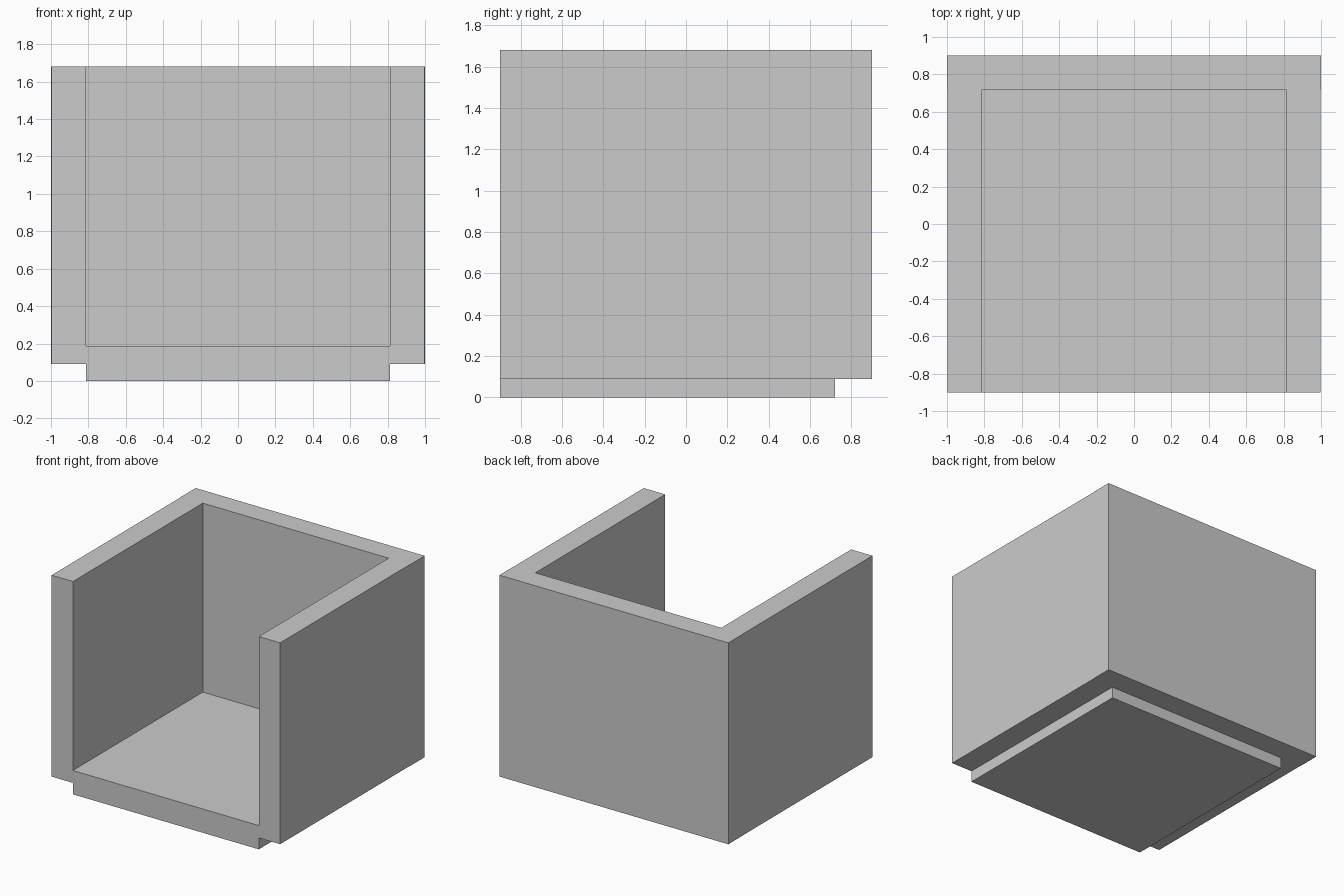
import bpy

if "Cube" in bpy.data.objects:
    bpy.data.objects.remove(bpy.data.objects["Cube"])

WALL = 0.18          # wall thickness
BASE, TOP = 0.09, 1.68
INNER_X, INNER_Y = 0.812, 0.72
FRONT, BACK = -0.9, 0.9


def box(name, lo, hi):
    """Axis-aligned box between two corners."""
    centre = [(a + b) / 2 for a, b in zip(lo, hi)]
    bpy.ops.mesh.primitive_cube_add(size=1, location=centre)
    obj = bpy.context.object
    obj.name = name
    obj.scale = [b - a for a, b in zip(lo, hi)]
    bpy.ops.object.transform_apply(location=False, rotation=False, scale=True)
    return obj


# Seat slab, reaching down below the walls as a recessed plinth
box("seat", (-INNER_X, FRONT, 0), (INNER_X, INNER_Y, 0.188))

# Back panel across the full width
box("back_panel", (-1, INNER_Y, BASE), (1, BACK, TOP))

# Side panels, butting against the back panel
for name, side in (("left_side_panel", -1), ("right_side_panel", 1)):
    x0, x1 = sorted((side * INNER_X, side * 0.998))
    box(name, (x0, FRONT, BASE), (x1, INNER_Y, TOP))
